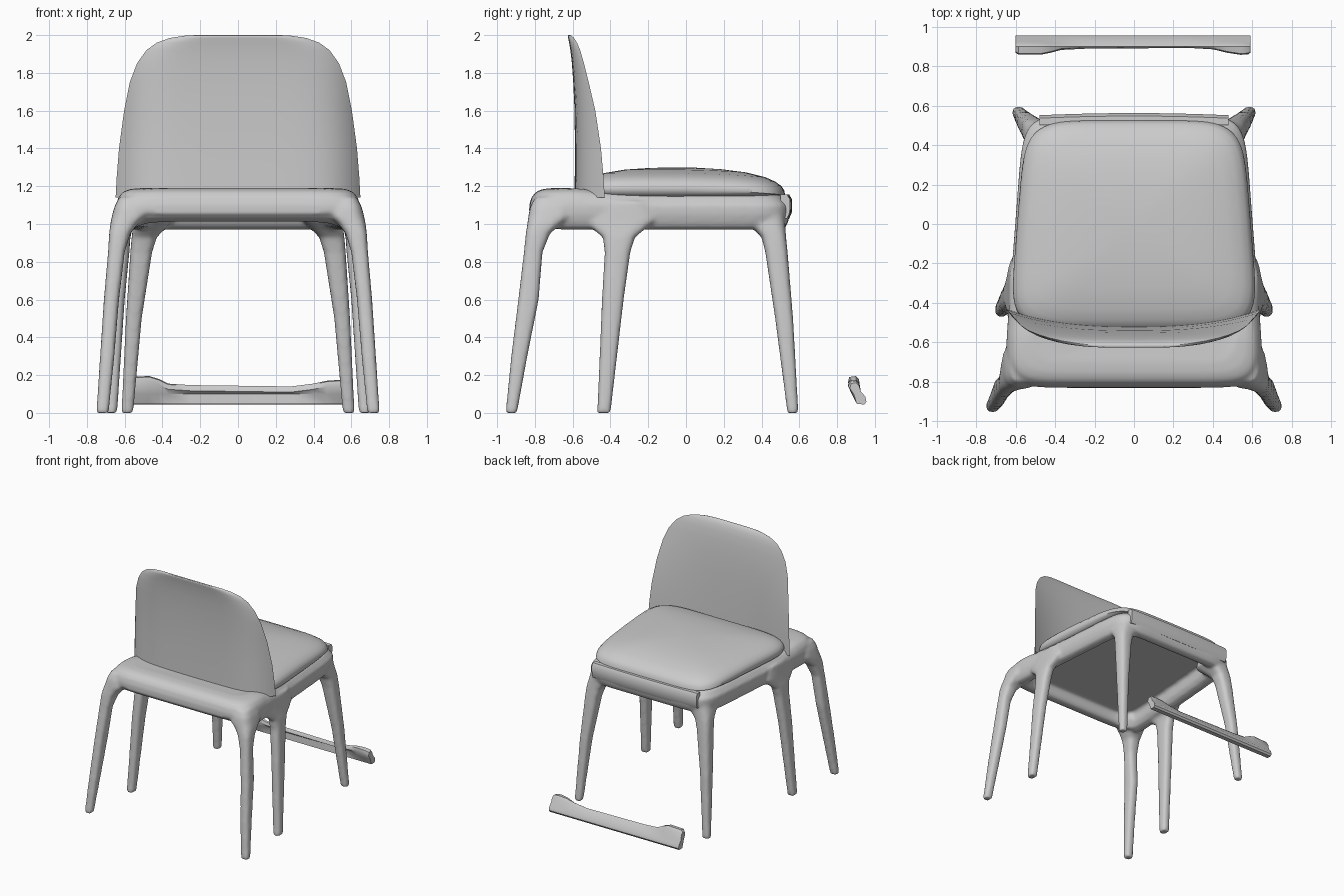
import bpy, bmesh, math

if "Cube" in bpy.data.objects:
    bpy.data.objects.remove(bpy.data.objects["Cube"])


def loft(bm, rings):
    """Skin a closed shell through rings of equal point count."""
    loops = [[bm.verts.new(p) for p in r] for r in rings]
    n = len(loops[0])
    for a, b in zip(loops, loops[1:]):
        for i in range(n):
            j = (i + 1) % n
            bm.faces.new((a[i], a[j], b[j], b[i]))
    bm.faces.new(loops[0][::-1])
    bm.faces.new(loops[-1])


def finish(name, bm, angle=50):
    bmesh.ops.recalc_face_normals(bm, faces=bm.faces[:])
    me = bpy.data.meshes.new(name)
    bm.to_mesh(me)
    bm.free()
    ob = bpy.data.objects.new(name, me)
    bpy.context.collection.objects.link(ob)
    bpy.ops.object.select_all(action='DESELECT')
    ob.select_set(True)
    bpy.context.view_layer.objects.active = ob
    bpy.ops.object.shade_smooth_by_angle(angle=math.radians(angle))
    return ob


def power(v, e):
    return math.copysign(abs(v) ** e, v)


def squircle(x0, x1, y0, y1, p, n):
    """Rounded rectangle in plan as (x, y) pairs."""
    cx, cy, hx, hy = (x0 + x1) / 2, (y0 + y1) / 2, (x1 - x0) / 2, (y1 - y0) / 2
    angles = [2 * math.pi * i / n for i in range(n)]
    return [(cx + hx * power(math.cos(a), 2 / p),
             cy + hy * power(math.sin(a), 2 / p)) for a in angles]


def trapezoid(y0, y1, w0, w1, inset, p, n=96):
    """Rounded trapezoid: half width w0 at y0 and w1 at y1."""
    pts = squircle(-1, 1, y0 + inset, y1 - inset, p, n)
    return [(x * (w0 + (w1 - w0) * (y - y0) / (y1 - y0) - inset), y) for x, y in pts]


def step(a, b, v):
    t = min(1, max(0, (v - a) / (b - a)))
    return t * t * (3 - 2 * t)


# Seat frame: rounded apron with a recessed underside
bm = bmesh.new()
rings = []
for inset, z in [(0.13, 1.10), (0.12, 1.02), (0.10, 0.985), (0.06, 0.97), (0.025, 0.98),
                 (0.01, 1.01), (0, 1.05), (0, 1.10), (0.012, 1.14), (0.035, 1.17),
                 (0.07, 1.185), (0.12, 1.19)]:
    ring = []
    for x, y in trapezoid(-0.83, 0.55, 0.665, 0.56, inset, 9):
        dz = 0
        if z < 1.03:
            dz = 0.05 * (1 - step(-0.80, -0.66, y))
        elif z > 1.11:
            dz = -0.025 * step(-0.6, -0.35, y)
        ring.append((x, y, z + dz))
    rings.append(ring)
loft(bm, rings)

# Legs: rows of (z, x0, x1, y0, y1), flaring into the apron, mirrored left to right
front_leg = [(0, .685, .75, -.955, -.895), (.3, .655, .73, -.925, -.84),
             (.6, .63, .71, -.888, -.78), (.85, .60, .688, -.858, -.76),
             (.95, .57, .682, -.848, -.72), (1.0, .53, .676, -.84, -.66),
             (1.04, .48, .668, -.835, -.60), (1.09, .48, .655, -.825, -.60),
             (1.14, .5, .63, -.80, -.62)]
middle_leg = [(0, .64, .705, -.47, -.40), (.3, .62, .692, -.457, -.365),
              (.6, .60, .68, -.445, -.33), (.85, .575, .665, -.43, -.295),
              (.93, .57, .658, -.44, -.27), (.97, .56, .65, -.49, -.22),
              (1.02, .54, .642, -.55, -.16), (1.12, .54, .63, -.50, -.2)]
back_leg = [(0, .555, .617, .537, .595), (.5, .51, .593, .472, .567),
            (.85, .455, .57, .42, .538), (.93, .43, .563, .40, .53),
            (.97, .39, .558, .36, .527), (1.02, .34, .55, .30, .525),
            (1.12, .36, .53, .32, .51)]
for leg in (front_leg, middle_leg, back_leg):
    for side in (-1, 1):
        loft(bm, [[(side * x, y, z) for x, y in squircle(x0, x1, y0, y1, 3, 32)]
                  for z, x0, x1, y0, y1 in leg])
frame = finish("frame_and_legs", bm)

# Blend legs and apron into one soft form
rm = frame.modifiers.new("blend", 'REMESH')
rm.mode = 'VOXEL'
rm.voxel_size = 0.012
rm.use_smooth_shade = True
sm = frame.modifiers.new("soften", 'SMOOTH')
sm.factor = 0.5
sm.iterations = 5

# Rim strip bulging from the back rail
bm = bmesh.new()
loft(bm, [[(x, y + 0.012 * (1 - (x / .5) ** 2), z) for y, z in
           [(.50, 1.03), (.535, 1.03), (.548, 1.06), (.55, 1.13), (.535, 1.155), (.50, 1.155)]]
          for x in [-.48 + .096 * i for i in range(11)]])
finish("rail_strip", bm)

# Seat cushion: domed pad sloping down towards +y
bm = bmesh.new()
rings = []
for s, z in [(.5, 1.14), (.94, 1.145), (.985, 1.16), (1, 1.185), (.99, 1.21), (.96, 1.232),
             (.90, 1.252), (.8, 1.27), (.6, 1.288), (.35, 1.297), (.1, 1.30)]:
    ring = []
    for x, y in trapezoid(-0.54, 0.525, 0.635, 0.55, 0, 6):
        x, y = x * s, -.0 + y * s
        drop = 0.03 * max(0, (y + .1) / .6) ** 2 if z > 1.17 else 0
        ring.append((x, y, z - drop))
    rings.append(ring)
loft(bm, rings)
finish("seat_cushion", bm, 60)

# Backrest: crescent sections of (z, half width, centre y, edge y, thickness)
bm = bmesh.new()
rows = [(1.14, .648, -.52, -.43, .07), (1.25, .642, -.523, -.437, .066),
        (1.4, .63, -.53, -.45, .058), (1.6, .603, -.54, -.48, .05),
        (1.75, .573, -.552, -.515, .045), (1.85, .535, -.564, -.54, .04),
        (1.92, .485, -.576, -.56, .036), (1.96, .43, -.587, -.577, .032),
        (1.985, .36, -.598, -.593, .026), (1.997, .28, -.608, -.606, .018),
        (2.0, .22, -.613, -.613, .01)]
N = 32
us = [math.sin(math.pi * (i / N - 0.5)) for i in range(N + 1)]
rings = []
for z, w, yc, ye, t in rows:
    inner = [(u * w, yc + (ye - yc) * abs(u) ** 2.5, z) for u in us]
    outer = [(u * w, yc - t + (ye - yc + t) * abs(u) ** 6, z) for u in us[-2:0:-1]]
    rings.append(inner + outer)
loft(bm, rings)
finish("backrest", bm, 60)

# Loose foot bar: rows of (x, near y, top z) with swollen ends
bm = bmesh.new()
rings = []
for x, y0, h in [(-.6, .868, .175), (-.585, .858, .19), (-.47, .858, .195), (-.42, .868, .18),
                 (-.37, .882, .155), (-.25, .888, .147), (.28, .892, .14), (.4, .885, .155),
                 (.47, .868, .17), (.54, .857, .175), (.58, .86, .17), (.59, .868, .16)]:
    rings.append([(x, y, z) for y, z in
                  [(.905, .047), (.945, .045), (.955, .06), (.95, .085), (.925, .115),
                   (.915, h - .015), (.9, h), (y0 + .006, h - .005), (y0, h - .03),
                   (y0 + .02, .10)]])
loft(bm, rings)
finish("foot_bar", bm, 40)
